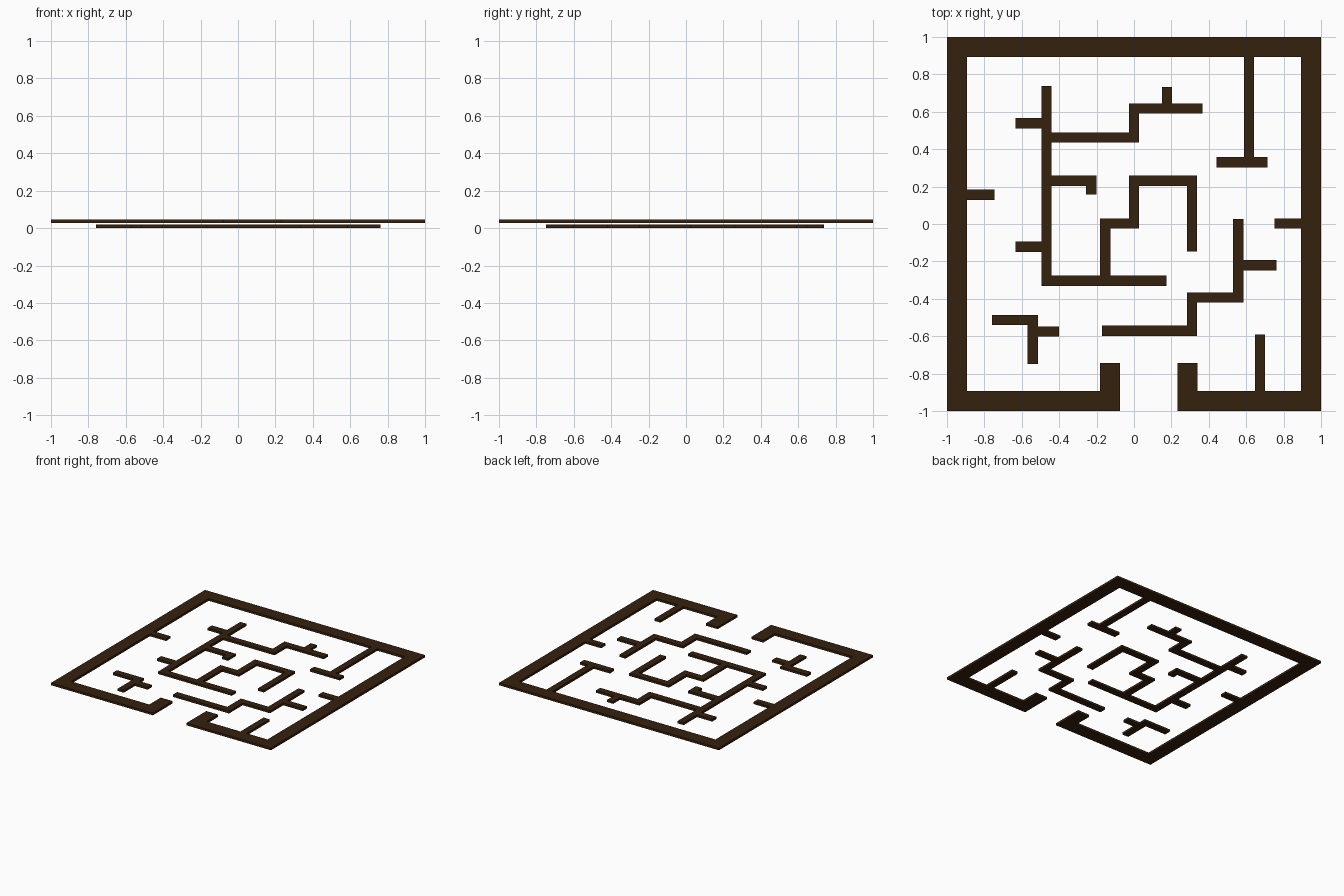
import bpy
import bmesh
from mathutils import Vector

default_cube = bpy.data.objects.get("Cube")
if default_cube:
    bpy.data.objects.remove(default_cube, do_unlink=True)

THICKNESS = 0.019
FRAME_BASE = 0.028
FRAME_WIDTH = 0.108
WALL_WIDTH = 0.055
EDGE = 1 - FRAME_WIDTH / 2
RIM = 1 - FRAME_WIDTH
HALF = WALL_WIDTH / 2

# Dark wood colour shared by every wall
wood = bpy.data.materials.new("dark brown wood")
wood_colour = (0.036, 0.0152, 0.0043, 1)
wood.diffuse_color = wood_colour
wood.use_nodes = True
shader = next(n for n in wood.node_tree.nodes if n.type == "BSDF_PRINCIPLED")
shader.inputs["Base Color"].default_value = wood_colour


def wall(name, path, base=0, width=WALL_WIDTH):
    """Flat strip with mitred corners along a centre line, extruded upwards."""
    points = [Vector(p) for p in path]
    steps = [(b - a).normalized() for a, b in zip(points, points[1:])]
    sides = [Vector((-s.y, s.x)) * width / 2 for s in steps]
    bm = bmesh.new()
    pairs = []
    for i, point in enumerate(points):
        if i == 0:
            offset = sides[0]
        elif i == len(points) - 1:
            offset = sides[-1]
        else:
            offset = sides[i - 1] + sides[i]
        pairs.append([bm.verts.new((*(point + k * offset), base)) for k in (1, -1)])
    for (a, b), (c, d) in zip(pairs, pairs[1:]):
        bm.faces.new((a, b, d, c))
    top = bmesh.ops.extrude_face_region(bm, geom=bm.faces[:])["geom"]
    bmesh.ops.translate(bm, vec=(0, 0, THICKNESS),
                        verts=[v for v in top if isinstance(v, bmesh.types.BMVert)])
    bmesh.ops.recalc_face_normals(bm, faces=bm.faces[:])
    mesh = bpy.data.meshes.new(name)
    bm.to_mesh(mesh)
    bm.free()
    mesh.materials.append(wood)
    obj = bpy.data.objects.new(name, mesh)
    bpy.context.collection.objects.link(obj)
    return obj


# Outer frame, open at the entrance with a post on either side
LEFT_POST, RIGHT_POST, POST_END = -0.128, 0.286, -0.743
wall("outer_frame",
     [(LEFT_POST, POST_END), (LEFT_POST, -EDGE), (-EDGE, -EDGE), (-EDGE, EDGE),
      (EDGE, EDGE), (EDGE, -EDGE), (RIGHT_POST, -EDGE), (RIGHT_POST, POST_END)],
     FRAME_BASE, FRAME_WIDTH)

# Walls joined to the frame, at the frame's height
frame_walls = {
    "frame_left_stub": [(-RIM, 0.157), (-0.745, 0.157)],
    "frame_right_stub": [(RIM, 0.003), (0.75, 0.003)],
    "frame_back_stem": [(0.615, RIM), (0.615, 0.33 + HALF)],
    "frame_back_crossbar": [(0.442, 0.33), (0.713, 0.33)],
    "frame_front_stub": [(0.674, -RIM), (0.674, -0.592)],
}
for name, path in frame_walls.items():
    wall(name, path, FRAME_BASE)

# Main inner wall and the walls branching from it
SPINE = -0.468
SPINE_LEFT, SPINE_RIGHT = SPINE - HALF, SPINE + HALF
BOTTOM = -0.304
inner_walls = {
    "spine_wall": [(SPINE, 0.738), (SPINE, BOTTOM), (0.175, BOTTOM)],
    "spine_upper_stub": [(SPINE_LEFT, 0.538), (-0.634, 0.538)],
    "spine_lower_stub": [(SPINE_LEFT, -0.121), (-0.634, -0.121)],
    "back_step_wall": [(SPINE_RIGHT, 0.463), (0, 0.463), (0, 0.617), (0.367, 0.617)],
    "back_step_stub": [(0.177, 0.617 + HALF), (0.177, 0.732)],
    "hook_wall": [(SPINE_RIGHT, 0.232), (-0.228, 0.232), (-0.228, 0.157)],
    "centre_wall": [(-0.153, BOTTOM + HALF), (-0.153, 0.003), (0, 0.003),
                    (0, 0.232), (0.31, 0.232), (0.31, -0.147)],
    # Separate stepped wall towards the right
    "right_step_wall": [(-0.172, -0.571), (0.31, -0.571), (0.31, -0.393),
                        (0.558, -0.393), (0.558, 0.027)],
    "right_step_stub": [(0.558 + HALF, -0.221), (0.763, -0.221)],
    # Separate corner piece at the front left
    "front_corner_wall": [(-0.76, -0.513), (-0.542, -0.513), (-0.542, -0.748)],
    "front_corner_stub": [(-0.542 + HALF, -0.575), (-0.4, -0.575)],
}
for name, path in inner_walls.items():
    wall(name, path)
